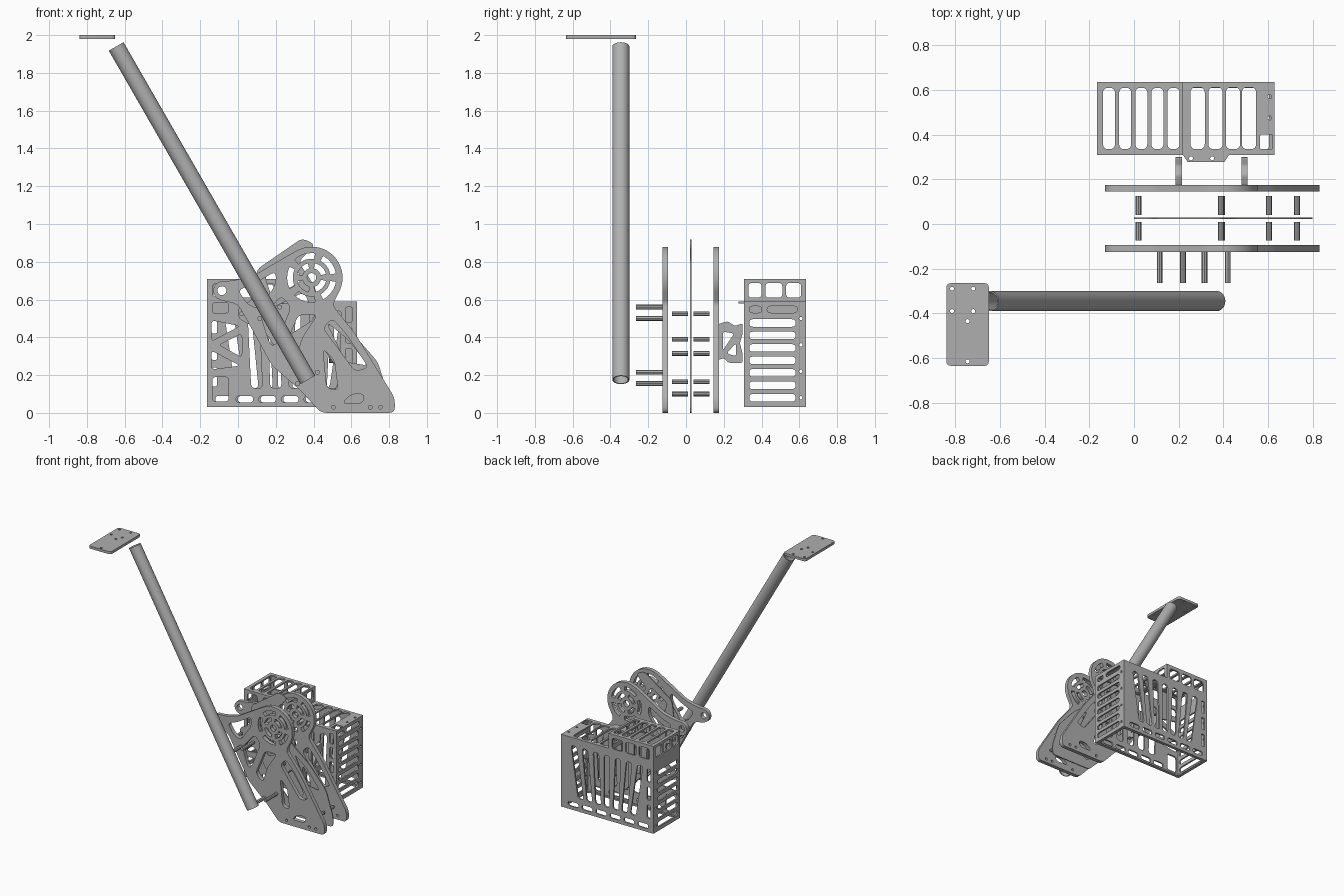
import bpy, bmesh
from math import sin, cos, pi, radians
from mathutils import Matrix, Vector

cube = bpy.data.objects.get("Cube")
if cube:
    bpy.data.objects.remove(cube)

grey = bpy.data.materials.new("metal grey")
grey.use_nodes = True
COLOUR = (0.43, 0.43, 0.43, 1)
grey.diffuse_color = COLOUR
grey.node_tree.nodes["Principled BSDF"].inputs["Base Color"].default_value = COLOUR


# ---------- profile helpers ----------
def arc(cx, cy, r, a0, a1, n=10):
    return [(cx + r * cos(radians(a0 + (a1 - a0) * i / n)),
             cy + r * sin(radians(a0 + (a1 - a0) * i / n))) for i in range(n + 1)]


def circle(cx, cy, r, n=14):
    return arc(cx, cy, r, 0, 360, n)[:-1]


def sector(cx, cy, r0, r1, a0, a1):
    return arc(cx, cy, r0, a0, a1, 6) + arc(cx, cy, r1, a1, a0, 6)


def rounded(pts, r=0.02, steps=4):
    """Soften each corner of a polygon."""
    out, n = [], len(pts)
    for i in range(n):
        p, a, b = (Vector(pts[k % n]) for k in (i, i - 1, i + 1))
        s = p + (a - p) * min(0.45, r / (a - p).length)
        e = p + (b - p) * min(0.45, r / (b - p).length)
        for k in range(steps + 1):
            t = k / steps
            out.append(tuple(s * (1 - t) ** 2 + p * 2 * t * (1 - t) + e * t * t))
    return out


def box(x0, y0, x1, y1, r=0.02):
    pts = [(x0, y0), (x1, y0), (x1, y1), (x0, y1)]
    return rounded(pts, r) if r else pts


def frame(x, y, origin):
    m = Matrix((x, y, Vector(x).cross(Vector(y)))).transposed().to_4x4()
    return Matrix.Translation(origin) @ m


def front(y):
    return frame((1, 0, 0), (0, 0, 1), (0, y, 0))


def side(x):
    return frame((0, 1, 0), (0, 0, 1), (x, 0, 0))


def level(z):
    return Matrix.Translation((0, 0, z))


def plate(name, outline, holes, thick, matrix):
    """Flat plate with cut-outs, centred on the plane of matrix."""
    cu = bpy.data.curves.new(name, 'CURVE')
    cu.dimensions, cu.fill_mode, cu.extrude = '2D', 'BOTH', thick / 2
    for loop in [outline] + holes:
        sp = cu.splines.new('POLY')
        sp.points.add(len(loop) - 1)
        for pt, co in zip(sp.points, loop):
            pt.co = (co[0], co[1], 0, 1)
        sp.use_cyclic_u = True
    tmp = bpy.data.objects.new(name + "_outline", cu)
    bpy.context.scene.collection.objects.link(tmp)
    deps = bpy.context.evaluated_depsgraph_get()
    me = bpy.data.meshes.new_from_object(tmp.evaluated_get(deps))
    bpy.data.objects.remove(tmp)
    bpy.data.curves.remove(cu)
    bm = bmesh.new()
    bm.from_mesh(me)
    bmesh.ops.remove_doubles(bm, verts=bm.verts, dist=1e-5)
    bmesh.ops.transform(bm, matrix=matrix, verts=bm.verts)
    bmesh.ops.recalc_face_normals(bm, faces=bm.faces)
    bm.to_mesh(me)
    bm.free()
    me.shade_smooth()
    me.set_sharp_from_angle(angle=radians(32))
    me.materials.clear()
    me.materials.append(grey)
    ob = bpy.data.objects.new(name, me)
    bpy.context.scene.collection.objects.link(ob)
    return ob


# ---------- long tube and its top plate ----------
top, low = Vector((-0.645, -0.345, 1.94)), Vector((0.37, -0.345, 0.175))
axis = (top - low).normalized()
plate("long_tube", circle(0, 0, 0.045, 32), [circle(0, 0, 0.039, 32)], (top - low).length,
      frame((0, 1, 0), Vector(axis).cross((0, 1, 0)), (top + low) / 2))
spots = [(x, y) for x in (-0.815, -0.72) for y in (-0.29, -0.39)] + [(-0.745, -0.435), (-0.745, -0.615)]
plate("top_plate", box(-0.84, -0.635, -0.65, -0.265), [circle(*s, 0.009) for s in spots],
      0.02, level(1.99))

# ---------- pair of side plates ----------
DX, DZ = 0.39, 0.716
outline = rounded(
    [(0.44, 0), (0.83, 0), (0.83, 0.08), (0.62, 0.42), (0.5, 0.57)]
    + arc(DX, DZ, 0.165, -35, 125) + [(0.08, 0.725), (-0.03, 0.70)]
    + arc(-0.08, 0.647, 0.052, 80, 250, 6)
    + [(0, 0.575), (0.07, 0.45), (0.18, 0.25), (0.33, 0.12)], 0.03)
windows = [
    [(0, 0.65), (0.08, 0.68), (0.2, 0.75), (0.2, 0.68), (0.11, 0.55), (0.05, 0.575)],
    [(0.125, 0.5), (0.23, 0.62), (0.28, 0.56), (0.2, 0.36), (0.17, 0.36)],
    [(0.24, 0.33), (0.32, 0.52), (0.42, 0.52), (0.34, 0.4), (0.3, 0.27)],
    [(0.45, 0.45), (0.5, 0.5), (0.57, 0.42), (0.69, 0.24), (0.62, 0.22)],
    [(0.45, 0.34), (0.51, 0.28), (0.53, 0.12), (0.47, 0.13)],
    [(0.55, 0.05), (0.6, 0.1), (0.67, 0.1), (0.66, 0.05)],
]
cuts = [rounded(w, 0.03) for w in windows]
cuts += [circle(DX, DZ, 0.024), circle(-0.085, 0.647, 0.024)]
cuts += [sector(DX, DZ, 0.05, 0.078, a, a + 62) for a in range(15, 360, 90)]
cuts += [sector(DX, DZ, 0.1, 0.13, a, a + 52) for a in range(10, 360, 72)]
cuts += [circle(x, 0.03, 0.01) for x in (0.505, 0.7, 0.755)]
for name, y in (("front_side_plate", -0.11), ("back_side_plate", 0.16)):
    plate(name, outline, cuts, 0.03, front(y))

# ---------- thin middle plate ----------
middle = [(0.45, 0), (0.8, 0), (0.8, 0.08), (0.74, 0.27), (0.6, 0.43), (0.45, 0.55), (0.4, 0.68),
          (0.32, 0.8), (0.41, 0.89), (0.34, 0.925), (0.1, 0.76), (0.08, 0.6), (0, 0.56),
          (0, 0.5), (0.15, 0.42), (0.33, 0.13)]
middle_cuts = [
    [(0.14, 0.73), (0.28, 0.82), (0.34, 0.7), (0.18, 0.61)],
    [(0.15, 0.54), (0.35, 0.64), (0.41, 0.5), (0.25, 0.4)],
    [(0.47, 0.48), (0.58, 0.39), (0.69, 0.25), (0.57, 0.27)],
    [(0.34, 0.2), (0.44, 0.36), (0.55, 0.2), (0.48, 0.06)],
]
plate("middle_plate", rounded(middle, 0.03), [rounded(c, 0.03) for c in middle_cuts], 0.008, front(0.026))

# ---------- standoff rods ----------
def rod(name, x, z, y0, y1):
    plate(name, circle(x, z, 0.013, 8), [], y1 - y0, front((y0 + y1) / 2))


for x, z in ((0.02, 0.525), (0.39, 0.39), (0.395, 0.315), (0.605, 0.165), (0.73, 0.1)):
    rod("inner_standoff", x, z, -0.075, 0.01)
    rod("inner_standoff", x, z, 0.04, 0.125)
for x, z in ((0.115, 0.5), (0.22, 0.56), (0.315, 0.155), (0.42, 0.215)):
    rod("tube_standoff", x, z, -0.265, -0.12)

# ---------- gussets joining the cage to the side plate ----------
gusset = [(0.17, 0.28), (0.2, 0.29), (0.225, 0.265), (0.3, 0.265), (0.3, 0.31), (0.285, 0.37),
          (0.3, 0.42), (0.3, 0.475), (0.26, 0.46), (0.22, 0.485), (0.17, 0.47)]
gusset_cuts = [rounded([(0.195, 0.33), (0.195, 0.43), (0.255, 0.42)], 0.015),
               rounded([(0.215, 0.315), (0.265, 0.3), (0.265, 0.37)], 0.015)]
for x in (0.2, 0.495):
    plate("gusset", rounded(gusset, 0.012), gusset_cuts, 0.028, side(x))

# ---------- stepped cage ----------
X0, XS, X1, Y0, Y1 = -0.165, 0.22, 0.63, 0.308, 0.635
Z0, ZS, Z1, T = 0.03, 0.585, 0.708, 0.012
step = [(X0, Z0), (X1, Z0), (X1, ZS), (XS, ZS), (XS, Z1), (X0, Z1)]


def slanted(xa, xb, za, zb, w):
    return rounded([(xa - w, za), (xa + w, za), (xb + w, zb), (xb - w, zb)], 0.025)


# back wall: fan of slots above a slotted rail
back = [slanted(0.235 + 0.075 * i, 0.235 + 0.095 * i, 0.13, 0.53, 0.024) for i in range(-3, 4)]
back += [box(-0.12 + 0.12 * i, 0.055, -0.03 + 0.12 * i, 0.09) for i in range(6)]
back += [box(-0.13 + 0.115 * i, 0.595, -0.04 + 0.115 * i, 0.68) for i in range(3)]
back += [box(-0.14, z, -0.11, z + 0.1, 0.012) for z in (0.14, 0.28, 0.42)]
plate("cage_back", step, back, T, front(Y1 - T / 2))

# front wall: column of windows, truss and slots
face = [box(-0.135, a, -0.05, b) for a, b in ((0.06, 0.19), (0.525, 0.585), (0.615, 0.685))]
face += [rounded(t, 0.02) for t in (
    [(-0.14, 0.23), (-0.14, 0.33), (0.01, 0.25)],
    [(-0.14, 0.38), (-0.14, 0.49), (0.01, 0.46)],
    [(-0.1, 0.36), (0.02, 0.42), (0.02, 0.295)])]
face += [slanted(0.1 + 0.1 * i, 0.08 + 0.11 * i, 0.13, 0.54, 0.03) for i in range(5)]
face += [box(-0.01 + 0.12 * i, 0.055, 0.08 + 0.12 * i, 0.09) for i in range(5)]
face += [box(0.0, 0.61, 0.09, 0.685), box(0.115, 0.61, 0.195, 0.685)]
face += [box(0.57, z, 0.605, z + 0.08, 0.012) for z in (0.15, 0.26, 0.37, 0.48)]
plate("cage_front", step, face, T, front(Y0 + T / 2))

# end walls: horizontal slots beside a row of bolt holes
slats = [box(0.335, 0.06 + 0.066 * i, 0.58, 0.1 + 0.066 * i) for i in range(7)]
slats += [circle(0.608, 0.08 + 0.14 * i, 0.009) for i in range(4)]
uppers = [box(a, 0.61, b, 0.688) for a, b in ((0.33, 0.4), (0.42, 0.51), (0.53, 0.61))]
short_end = slats + [box(0.43, 0.53, 0.59, 0.565), box(0.335, 0.53, 0.4, 0.565)]
plate("cage_low_end", box(Y0, Z0, Y1, ZS, 0), short_end, T, side(X1 - T / 2))
plate("cage_tall_end", box(Y0, Z0, Y1, Z1, 0), slats + uppers, T, side(X0 + T / 2))
plate("cage_step_wall", box(Y0, ZS - 0.01, Y1, Z1, 0), uppers, T, side(XS - T / 2))

# lids with cross slots; the low lid has a bolted tab and a corner notch
tall_cuts = [box(x - 0.027, 0.335, x + 0.027, 0.61, 0.025) for x in (-0.112, -0.04, 0.033, 0.105, 0.177)]
plate("cage_tall_lid", box(X0, Y0, XS, Y1, 0), tall_cuts, T, level(Z1 - T / 2))
low_cuts = [box(x - 0.032, 0.335, x + 0.032, 0.612, 0.025) for x in (0.285, 0.365, 0.443, 0.515)]
low_cuts += [box(0.565, 0.335, 0.622, 0.4, 0.006)]
low_cuts += [circle(0.607, y, 0.009) for y in (0.475, 0.57)] + [circle(x, 0.294, 0.009) for x in (0.255, 0.35)]
lid = [(XS, Y0), (0.24, 0.278), (0.405, 0.278), (0.425, Y0), (X1, Y0), (X1, Y1), (XS, Y1)]
plate("cage_low_lid", lid, low_cuts, T, level(ZS))

# open bottom rim
plate("cage_bottom_rim", box(X0, Y0, X1, Y1, 0), [box(X0 + 0.025, Y0 + 0.025, X1 - 0.025, Y1 - 0.025)],
      T, level(Z0 + T / 2))
